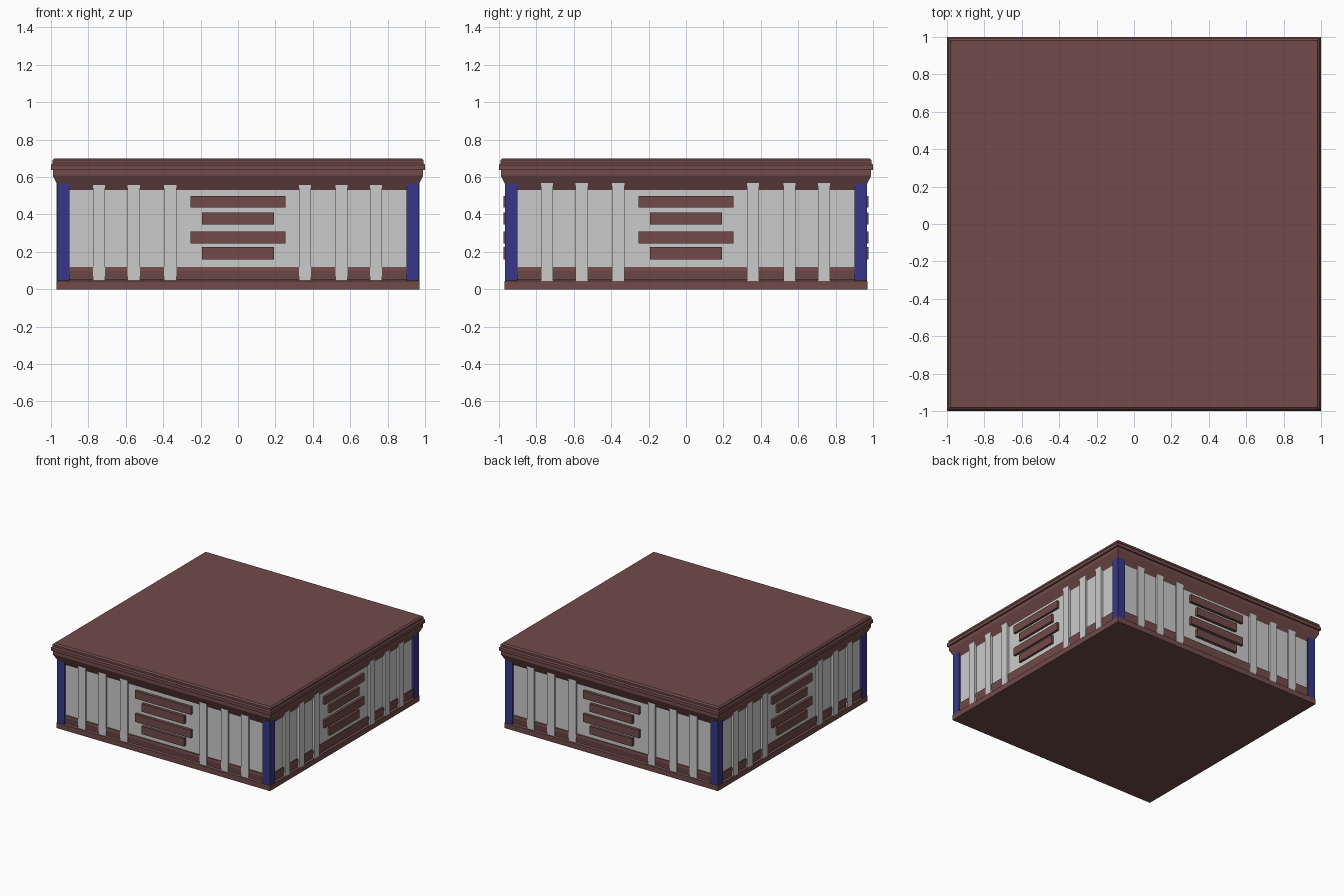
import bpy, bmesh

if "Cube" in bpy.data.objects:
    bpy.data.objects.remove(bpy.data.objects["Cube"])


def material(name, rgb):
    m = bpy.data.materials.new(name)
    m.diffuse_color = (*rgb, 1)
    m.use_nodes = True
    m.node_tree.nodes["Principled BSDF"].inputs["Base Color"].default_value = m.diffuse_color
    return m


BROWN = material("brown_trim", (0.168, 0.070, 0.068))
BLUE = material("blue_corner", (0.040, 0.037, 0.243))


def finish(name, bm, mat=None):
    bmesh.ops.recalc_face_normals(bm, faces=bm.faces)
    mesh = bpy.data.meshes.new(name)
    bm.to_mesh(mesh)
    bm.free()
    if mat:
        mesh.materials.append(mat)
    ob = bpy.data.objects.new(name, mesh)
    bpy.context.collection.objects.link(ob)
    return ob


def box(name, x, y, z, mat=None):
    """Box from (min, max) pairs."""
    bm = bmesh.new()
    bmesh.ops.create_cube(bm, size=1)
    for v in bm.verts:
        for i, (a, b) in enumerate((x, y, z)):
            v.co[i] = (a + b) / 2 + v.co[i] * (b - a)
    return finish(name, bm, mat)


def square_moulding(name, profile, mat):
    """Stack of square rings given as (half width, z), capped at both ends."""
    bm = bmesh.new()
    rings = [[bm.verts.new((sx * h, sy * h, z))
              for sx, sy in ((-1, -1), (1, -1), (1, 1), (-1, 1))]
             for h, z in profile]
    for a, b in zip(rings, rings[1:]):
        for i in range(4):
            j = (i + 1) % 4
            bm.faces.new((a[i], a[j], b[j], b[i]))
    bm.faces.new(rings[0][::-1])
    bm.faces.new(rings[-1])
    return finish(name, bm, mat)


WALL = 0.952

# plinth with stepped base moulding
square_moulding("plinth", [(0.97, 0), (0.97, 0.045), (0.957, 0.052), (0.957, 0.06),
                           (0.962, 0.098), (0.96, 0.12), (0.94, 0.12)], BROWN)

# wall core
box("wall_core", (-WALL, WALL), (-WALL, WALL), (0.11, 0.54))

# overhanging cornice and flat top
square_moulding("cornice", [(0.94, 0.53), (WALL, 0.53), (0.99, 0.608), (0.99, 0.637),
                            (1.0, 0.639), (1.0, 0.665), (0.992, 0.675), (0.992, 0.69),
                            (0.98, 0.70)], BROWN)

# corner posts
for sx in (-1, 1):
    for sy in (-1, 1):
        box("corner_post", sorted((sx * 0.90, sx * 0.968)),
            sorted((sy * 0.90, sy * 0.968)), (0.045, 0.565), BLUE)


def on_side(name, axis, sign, along, depth, z, mat=None):
    """Box on a wall: axis 1 is front/back, axis 0 is left/right."""
    out = sorted((sign * 0.94, sign * depth))
    x, y = (along, out) if axis else (out, along)
    return box(name, x, y, z, mat)


# pilasters and horizontal bars on all four walls
for axis, depth, span, bar_depth in ((1, 0.966, (0.048, 0.562), 0.976),
                                     (0, 0.971, (0.045, 0.58), 0.971)):
    for sign in (-1, 1):
        for c in (-0.743, -0.558, -0.362, 0.358, 0.553, 0.738):
            on_side("pilaster", axis, sign, (c - 0.033, c + 0.033), depth, span)
        for half, low, high in ((0.255, 0.437, 0.50), (0.193, 0.345, 0.41),
                                (0.255, 0.245, 0.31), (0.193, 0.16, 0.225)):
            on_side("panel_bar", axis, sign, (-half, half), bar_depth, (low, high), BROWN)
